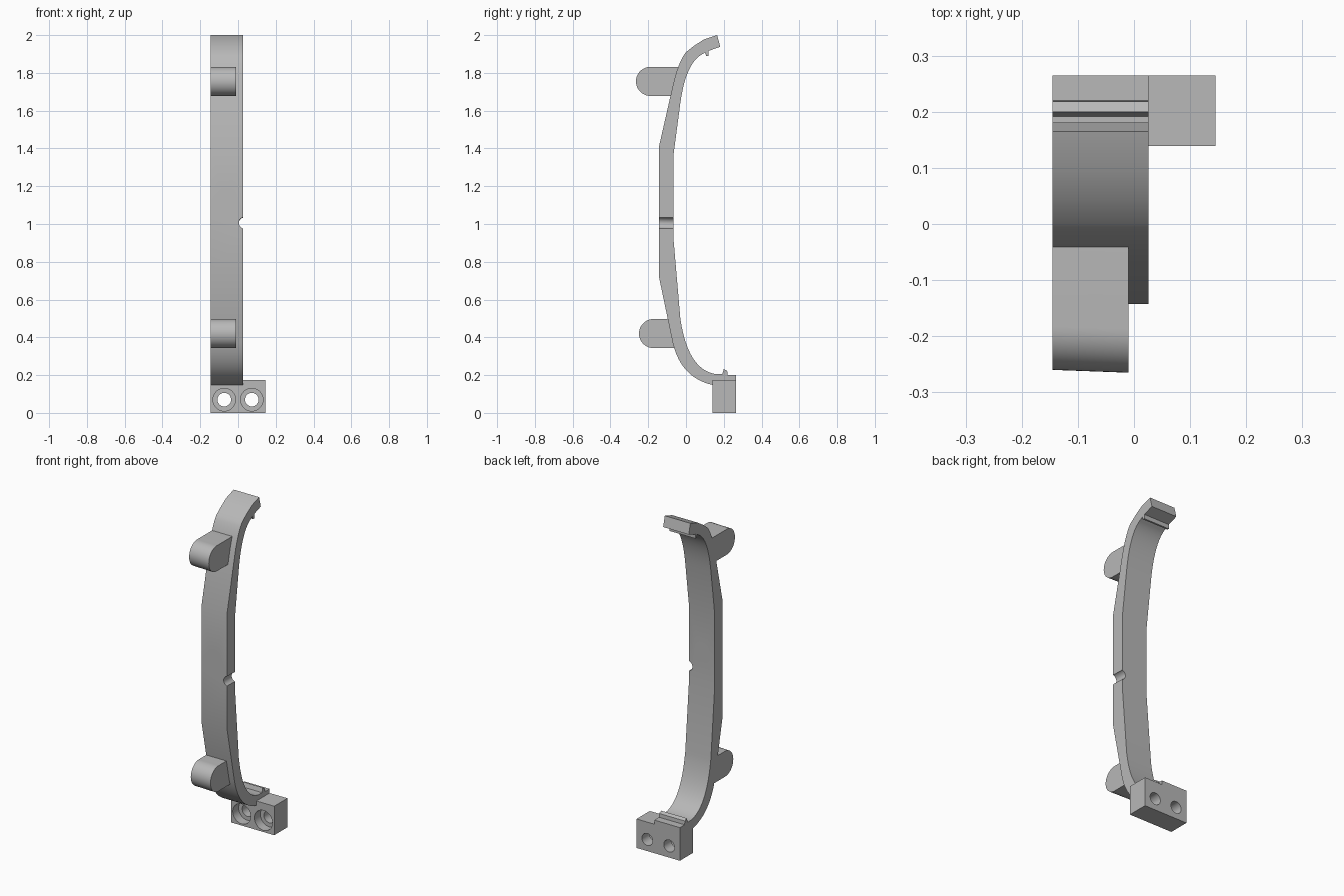
import bpy, bmesh, math
from mathutils import Vector

if "Cube" in bpy.data.objects:
    bpy.data.objects.remove(bpy.data.objects["Cube"])

grey = bpy.data.materials.new("mid_grey")
grey.diffuse_color = (0.48, 0.48, 0.48, 1)
grey.use_nodes = True
grey.node_tree.nodes["Principled BSDF"].inputs["Base Color"].default_value = grey.diffuse_color


def link(name, bm):
    bmesh.ops.recalc_face_normals(bm, faces=bm.faces)
    me = bpy.data.meshes.new(name)
    bm.to_mesh(me)
    bm.free()
    me.materials.append(grey)
    ob = bpy.data.objects.new(name, me)
    bpy.context.collection.objects.link(ob)
    return ob


def extrude_x(name, profile, x0, x1, shear=0.0):
    """Closed (y, z) profile extruded along x."""
    bm = bmesh.new()
    a = [bm.verts.new((x0, y, z)) for y, z in profile]
    b = [bm.verts.new((x1, y - shear, z)) for y, z in profile]
    bm.faces.new(a)
    bm.faces.new(b[::-1])
    n = len(a)
    for i in range(n):
        j = (i + 1) % n
        bm.faces.new((a[i], b[i], b[j], a[j]))
    return link(name, bm)


def rod(p0, p1, r):
    """Cylinder cutter between two points."""
    p0, p1 = Vector(p0), Vector(p1)
    d = p1 - p0
    bm = bmesh.new()
    bmesh.ops.create_cone(bm, cap_ends=True, segments=40, radius1=r, radius2=r, depth=d.length)
    rot = d.to_track_quat('Z', 'Y').to_matrix()
    for v in bm.verts:
        v.co = rot @ v.co + (p0 + p1) / 2
    ob = link("cutter", bm)
    ob.hide_render = True
    return ob


def finish(ob, cutters):
    """Apply the cuts, then shade."""
    bpy.ops.object.select_all(action='DESELECT')
    bpy.context.view_layer.objects.active = ob
    ob.select_set(True)
    for c in cutters:
        m = ob.modifiers.new("cut", 'BOOLEAN')
        m.operation, m.solver, m.object = 'DIFFERENCE', 'EXACT', c
        bpy.ops.object.modifier_apply(modifier=m.name)
        bpy.data.objects.remove(c)
    bpy.ops.object.shade_smooth_by_angle(angle=math.radians(25))


def bend(p0, c, p1, n=12):
    """Quadratic curve points."""
    return [tuple((1 - t) ** 2 * a + 2 * t * (1 - t) * b + t * t * d
                  for a, b, d in zip(p0, c, p1))
            for t in (i / n for i in range(n + 1))]


X0, X1 = -0.145, 0.026

# Curved strap: outer side upward, then inner side downward with the two small ridges
outer = [(0.265, 0.148)] + bend((0.14, 0.148), (-0.025, 0.185), (-0.07, 0.37))
outer += [(-0.143, 0.72), (-0.143, 1.41)]
outer += bend((-0.068, 1.74), (-0.04, 1.86), (0.0, 1.91), 6)
outer += [(0.045, 1.945), (0.095, 1.977), (0.165, 2.0)]
inner = [(0.181, 1.938), (0.118, 1.916), (0.118, 1.89), (0.107, 1.89), (0.1, 1.908)]
inner += bend((0.092, 1.902), (0.0, 1.86), (-0.03, 1.64))
inner += [(-0.067, 1.36), (-0.067, 0.93)]
inner += bend((-0.03, 0.5), (0.01, 0.225), (0.16, 0.205))
inner += [(0.192, 0.205), (0.2, 0.232), (0.218, 0.222), (0.22, 0.2), (0.265, 0.2)]
strap = extrude_x("curved_strap", outer + inner, X0, X1)
finish(strap, [
    rod((-0.06, -0.3, 1.115), (-0.06, 0.1, 1.115), 0.047),        # round hole
    rod((-0.25, -0.148, 1.099), (0.13, -0.148, 0.967), 0.025),    # slanted groove
    rod((0.034, -0.3, 1.01), (0.034, 0.1, 1.0), 0.03),            # side notch
])

# Pivot lugs on the front of the strap
for name, cy, cz, back in (("upper_lug", -0.183, 1.755, -0.03),
                           ("lower_lug", -0.167, 0.42, -0.04)):
    r = 0.077
    prof = [(back, cz + r)]
    prof += [(cy - r * math.sin(a), cz + r * math.cos(a))
             for a in (math.pi * i / 24 for i in range(25))]
    prof += [(back, cz - r)]
    lug = extrude_x(name, prof, X0, -0.01, 0.005)
    hy = cy + 0.004
    finish(lug, [rod((-0.3, hy, cz), (0.1, hy, cz), 0.031),
                 rod((-0.075, hy, cz), (0.1, hy, cz), 0.058)])

# Foot block with two counterbored holes
block = extrude_x("foot_block", [(0.139, 0), (0.265, 0), (0.265, 0.175), (0.139, 0.175)], X0, 0.145)
cuts = []
for x in (-0.073, 0.073):
    cuts += [rod((x, 0.0, 0.07), (x, 0.4, 0.07), 0.036),
             rod((x, 0.0, 0.07), (x, 0.195, 0.07), 0.06)]
finish(block, cuts)
